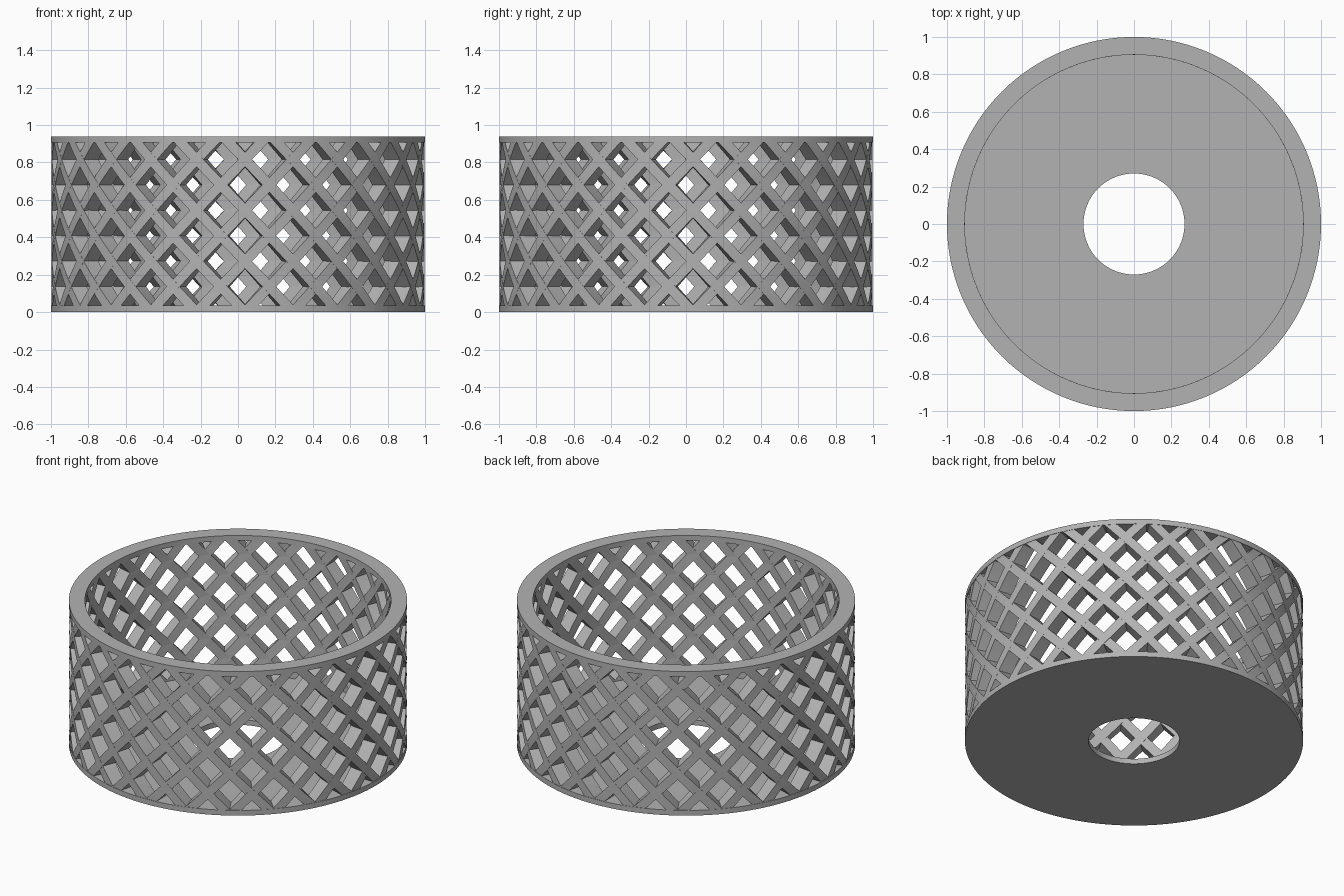
import bpy, bmesh, math

cube = bpy.data.objects.get("Cube")
if cube:
    bpy.data.objects.remove(cube, do_unlink=True)

HEIGHT, OUTER, INNER, HOLE = 0.94, 1.0, 0.905, 0.27
BAND = 0.034             # thickness of floor and rim
STRANDS = 24             # strands in each winding direction
BAR = 0.075              # strand width
RISE = 0.272             # height gained per strand spacing
SLICES = 28
SEGMENTS = 128

grey = bpy.data.materials.new("plain grey")
grey.use_nodes = True
colour = (0.45, 0.45, 0.45, 1)
grey.diffuse_color = colour
grey.node_tree.nodes["Principled BSDF"].inputs["Base Color"].default_value = colour


def finish(bm, name):
    bmesh.ops.recalc_face_normals(bm, faces=bm.faces)
    mesh = bpy.data.meshes.new(name)
    bm.to_mesh(mesh)
    bm.free()
    mesh.materials.append(grey)
    obj = bpy.data.objects.new(name, mesh)
    bpy.context.collection.objects.link(obj)
    bpy.ops.object.select_all(action="DESELECT")
    obj.select_set(True)
    bpy.context.view_layer.objects.active = obj
    bpy.ops.object.shade_smooth_by_angle(angle=math.radians(25))
    return obj


def sweep(bm, sections, closed):
    """Skin a list of four-point sections, closing the loop or capping the ends."""
    rows = [[bm.verts.new(p) for p in s] for s in sections]
    pairs = list(zip(rows, rows[1:]))
    if closed:
        pairs.append((rows[-1], rows[0]))
    else:
        bm.faces.new(rows[0])
        bm.faces.new(rows[-1])
    for a, b in pairs:
        for i in range(4):
            j = (i + 1) % 4
            bm.faces.new((a[i], a[j], b[j], b[i]))


def washer(name, r_in, r_out, z0, z1):
    bm = bmesh.new()
    sections = []
    for k in range(SEGMENTS):
        t = math.tau * k / SEGMENTS
        sections.append([(r * math.cos(t), r * math.sin(t), z) for r, z in
                         ((r_in, z0), (r_out, z0), (r_out, z1), (r_in, z1))])
    sweep(bm, sections, True)
    return finish(bm, name)


def lattice(name, direction):
    """Square bars that wind around the wall, side by side."""
    bm = bmesh.new()
    spacing = math.tau / STRANDS
    r_out = OUTER - 0.002
    z0, z1 = BAND / 2, HEIGHT - BAND / 2
    for n in range(STRANDS):
        sections = []
        for k in range(SLICES + 1):
            z = z0 + (z1 - z0) * k / SLICES
            t = n * spacing + direction * spacing * z / RISE
            c, s = math.cos(t), math.sin(t)
            corners = ((INNER, 0), (r_out, 0),
                       (math.sqrt(r_out ** 2 - BAR ** 2), BAR), (INNER, BAR))
            sections.append([(x * c - y * s, x * s + y * c, z) for x, y in corners])
        sweep(bm, sections, False)
    return finish(bm, name)


# Floor with its round opening, and the top rim
washer("floor", HOLE, OUTER, 0, BAND)
washer("top_rim", INNER, OUTER, HEIGHT - BAND, HEIGHT)

# Crossing wall strands
lattice("left_wound_strands", 1)
lattice("right_wound_strands", -1)
